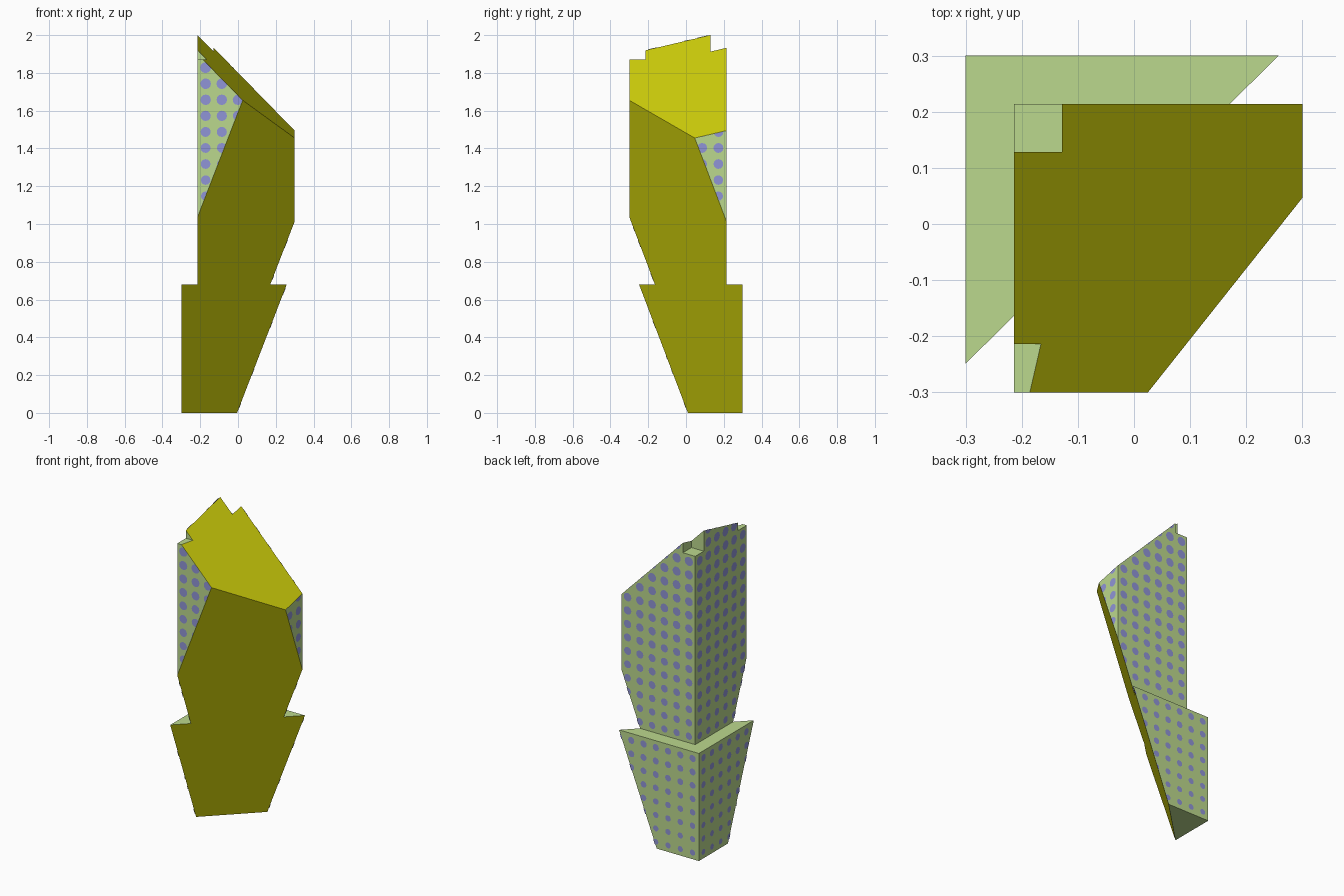
import bpy, bmesh, math
from mathutils import Vector

if "Cube" in bpy.data.objects:
    bpy.data.objects.remove(bpy.data.objects["Cube"])

CX, CZ = 0.6 / 7, 0.085          # window cell width and height
IN = 0.3 - CX                    # setback line of the upper tiers
NOTCH = IN - CX                  # inner line of the corner notches


def material(name, rgb):
    m = bpy.data.materials.new(name)
    m.diffuse_color = (*rgb, 1)
    m.use_nodes = True
    m.node_tree.nodes["Principled BSDF"].inputs["Base Color"].default_value = m.diffuse_color
    return m


GREEN = material("pale green wall", (0.50, 0.69, 0.27))
YELLOW = material("yellow cut face", (0.59, 0.59, 0.003))
BLUE = material("blue dot", (0.28, 0.30, 0.68))

# Slanted planes that slice the tower: (point, outward normal)
CUTS = [
    (Vector((-0.005, 0.3, 0)), Vector((0.29, -0.295, -0.1122))),
    (Vector((-IN, NOTCH, 2.0)), Vector((1.022, -0.235, 1.0))),
]


def cut(bm, fill):
    for co, no in CUTS:
        no = no.normalized()
        geom = bm.verts[:] + bm.edges[:] + bm.faces[:]
        bmesh.ops.bisect_plane(bm, geom=geom, plane_co=co, plane_no=no,
                               dist=1e-6, clear_outer=True)
        if fill:
            rim = [e for e in bm.edges if e.is_boundary]
            if rim:
                for f in bmesh.ops.holes_fill(bm, edges=rim, sides=0)["faces"]:
                    f.material_index = 1
    if fill:
        bmesh.ops.recalc_face_normals(bm, faces=bm.faces[:])


def finish(bm, name, mats):
    me = bpy.data.meshes.new(name)
    bm.to_mesh(me)
    bm.free()
    for m in mats:
        me.materials.append(m)
    ob = bpy.data.objects.new(name, me)
    bpy.context.collection.objects.link(ob)
    return ob


def tier(name, outline, z0, z1):
    """Extrude a plan outline, then slice it with the slanted planes."""
    bm = bmesh.new()
    base = bm.faces.new([bm.verts.new((x, y, z0)) for x, y in outline])
    new = bmesh.ops.extrude_face_region(bm, geom=[base], use_keep_orig=True)["geom"]
    for v in new:
        if isinstance(v, bmesh.types.BMVert):
            v.co.z = z1
    cut(bm, True)
    finish(bm, name, [GREEN, YELLOW])


def rect(x0, x1, y0, y1):
    return [(x0, y0), (x1, y0), (x1, y1), (x0, y1)]


# Tower tiers
Z1, Z2 = 8 * CZ, 22 * CZ
tier("lower_tier", rect(-0.3, 0.3, -0.3, 0.3), 0, Z1)
tier("upper_tier", rect(-IN, 0.3, -0.3, IN), Z1, Z2)
tier("crown", [(NOTCH - 2 * NOTCH, -0.3), (0.3, -0.3), (0.3, IN), (-NOTCH, IN),
               (-NOTCH, NOTCH), (-IN, NOTCH), (-IN, -IN), (-NOTCH, -IN)], Z2, 2.3)


# Window dots: thin discs on the wall grid, sliced with the tower
def dots(bm, origin, along, columns, rows):
    along = Vector(along)
    up = Vector((0, 0, 1))
    out = along.cross(up)
    for k in rows:
        z = (k + 0.5) * CZ
        r = 0.018 + 0.006 * z
        for i in columns:
            c = Vector((*origin, z)) + along * (i + 0.5) * CX + out * 0.002
            bm.faces.new([bm.verts.new(c + r * (math.cos(a) * along + math.sin(a) * up))
                          for a in (2 * math.pi * s / 12 for s in range(12))])


bm = bmesh.new()
# lower tier: left and back walls
dots(bm, (-0.3, 0.3), (0, -1, 0), range(7), range(8))
dots(bm, (0.3, 0.3), (-1, 0, 0), range(7), range(8))
# upper tier: all four walls
for origin, along in (((-IN, IN), (0, -1, 0)), ((0.3, IN), (-1, 0, 0)),
                      ((-IN, -0.3), (1, 0, 0)), ((0.3, -0.3), (0, 1, 0))):
    dots(bm, origin, along, range(6), range(8, 22))
# crown: left and back walls between the notches
dots(bm, (-IN, IN), (0, -1, 0), range(1, 5), range(22, 24))
dots(bm, (0.3, IN), (-1, 0, 0), range(5), range(22, 24))
cut(bm, False)
finish(bm, "window_dots", [BLUE])
